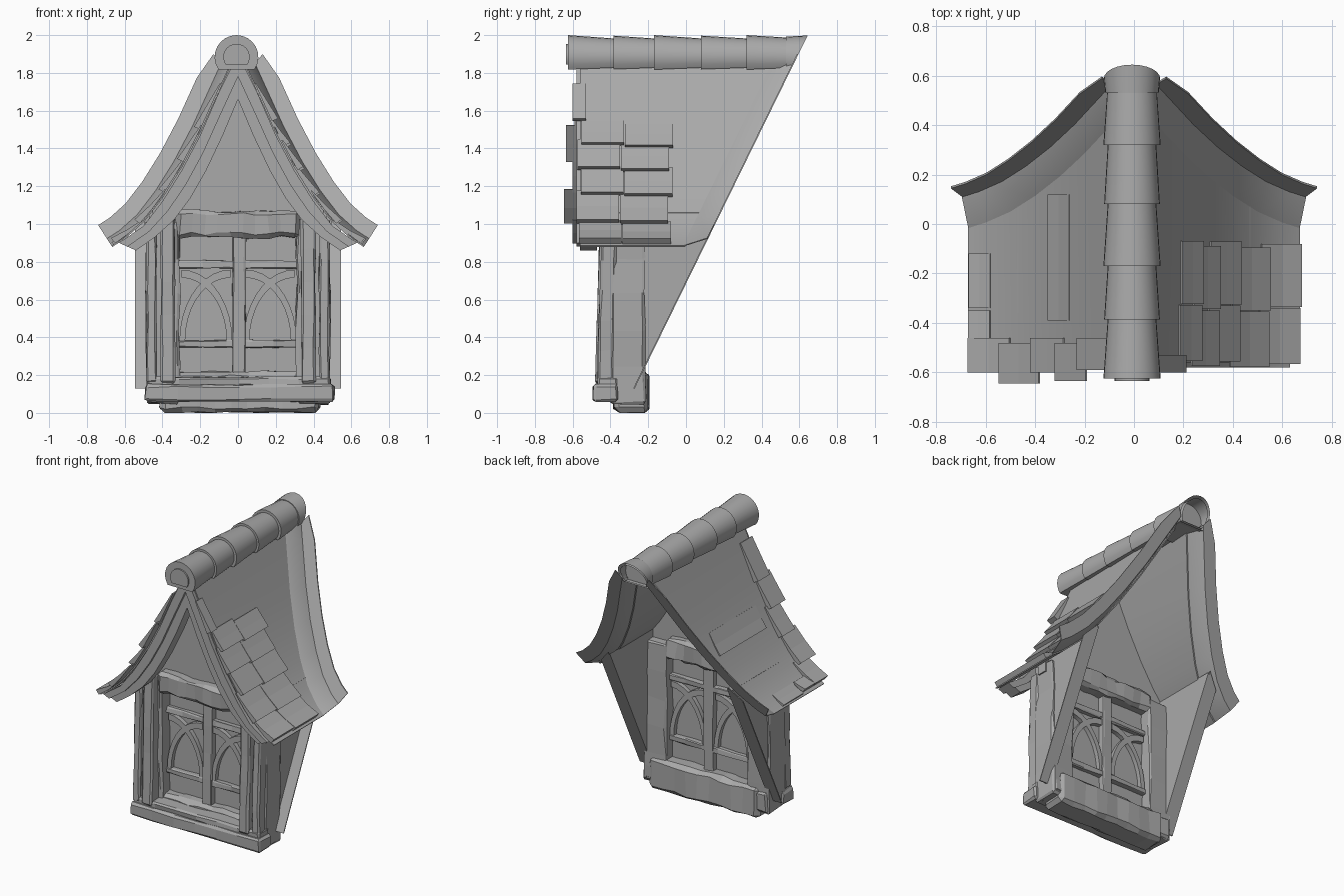
import bpy, bmesh, math, random
from mathutils import Vector

random.seed(4)
if "Cube" in bpy.data.objects:
    bpy.data.objects.remove(bpy.data.objects["Cube"])

grey = bpy.data.materials.new("stone_grey")
grey.use_nodes = True
colour = (0.4, 0.4, 0.4, 1)
grey.diffuse_color = colour
grey.node_tree.nodes["Principled BSDF"].inputs["Base Color"].default_value = colour


def slant(z, back=0.0):
    """Depth of the sloping main-roof plane at height z."""
    return 0.645 - 0.49 * (2.0 - z) - back


def before_slant(back):
    return lambda z: slant(z, back)


def finish(name, bm, smooth=False):
    bmesh.ops.recalc_face_normals(bm, faces=bm.faces)
    mesh = bpy.data.meshes.new(name)
    bm.to_mesh(mesh)
    bm.free()
    mesh.materials.append(grey)
    ob = bpy.data.objects.new(name, mesh)
    bpy.context.collection.objects.link(ob)
    if smooth:
        bpy.ops.object.select_all(action="DESELECT")
        ob.select_set(True)
        bpy.context.view_layer.objects.active = ob
        bpy.ops.object.shade_smooth_by_angle(angle=math.radians(35))


def strip(name, outer, inner, y0, y1, side=1, smooth=False, inner_y=None):
    """Band between two xz profiles, from depth y0 to y1 (numbers or functions of z)."""
    bm = bmesh.new()
    depth = lambda y, z: y(z) if callable(y) else y
    i0, i1 = inner_y or (y0, y1)
    rings = []
    for (ax, az), (bx, bz) in zip(outer, inner):
        rings.append([bm.verts.new((side * x, depth(y, z), z)) for x, z, y in
                      ((ax, az, y0), (ax, az, y1), (bx, bz, i1), (bx, bz, i0))])
    for p, q in zip(rings, rings[1:]):
        for i in range(4):
            j = (i + 1) % 4
            bm.faces.new((p[i], p[j], q[j], q[i]))
    bm.faces.new(rings[0])
    bm.faces.new(rings[-1][::-1])
    finish(name, bm, smooth)


def block(name, x, y, z, cuts=0, rough=0.0, bevel=0.0, lean=0.0):
    """Box from ranges, optionally roughened like hewn stone or timber."""
    bm = bmesh.new()
    bmesh.ops.create_cube(bm, size=1)
    size = [r[1] - r[0] for r in (x, y, z)]
    mid = [(r[1] + r[0]) / 2 for r in (x, y, z)]
    for v in bm.verts:
        v.co = Vector([c * s + m for c, s, m in zip(v.co, size, mid)])
    if bevel:
        bmesh.ops.bevel(bm, geom=bm.edges[:], offset=bevel, segments=1, affect="EDGES")
    if cuts:
        axis = size.index(max(size))
        long_edges = [e for e in bm.edges
                      if abs(e.verts[0].co[axis] - e.verts[1].co[axis]) > size[axis] * 0.5]
        bmesh.ops.subdivide_edges(bm, edges=long_edges, cuts=cuts)
    for v in bm.verts:
        v.co += Vector([random.uniform(-rough, rough) for _ in range(3)])
        v.co.y += lean * (v.co.z - z[0])
        v.co.z = max(v.co.z, 0)
    finish(name, bm)


def offset(profile, d):
    """Shift a profile along its outward normal."""
    out = []
    for i, (x, z) in enumerate(profile):
        a, b = profile[max(i - 1, 0)], profile[min(i + 1, len(profile) - 1)]
        t = Vector((b[0] - a[0], b[1] - a[1])).normalized()
        out.append((x - t.y * d, z + t.x * d))
    return out


# Curved roof profile, from ridge to eave
roof = [(0.05, 1.83), (0.1, 1.72), (0.2, 1.5), (0.3, 1.31), (0.4, 1.15),
        (0.5, 1.02), (0.6, 0.93), (0.67, 0.885)]
kick = offset(roof, 0.045)
flashing = offset(roof, 0.13)
flashing[0] = (0.13, 1.9)
barge_top = [(0, 1.9), (0.1, 1.7), (0.2, 1.47), (0.3, 1.28), (0.4, 1.12), (0.5, 0.99), (0.63, 0.9)]
barge_low = [(0, 1.66), (0.08, 1.47), (0.17, 1.28), (0.25, 1.14), (0.34, 1.02), (0.44, 0.93), (0.54, 0.86)]
barge_mid = [((a + c) / 2, (b + d) / 2) for (a, b), (c, d) in zip(barge_top, barge_low)]
under = offset(roof, -0.008)


def on_roof(x):
    for (ax, az), (bx, bz) in zip(roof, roof[1:]):
        if x <= bx:
            break
    return (x, az + (bz - az) * (x - ax) / (bx - ax))


def tile(side, x0, x1, y0, y1, lift=0.036):
    base = [on_roof(x0), on_roof((x0 + x1) / 2), on_roof(x1)]
    n = Vector((base[0][1] - base[2][1], base[2][0] - base[0][0])).normalized()
    top = [(x + n.x * h * lift, z + n.y * h * lift) for (x, z), h in zip(base, (0.2, 0.6, 1))]
    strip("roof_tile", top, base, y0, y1, side)


for side, tag in ((1, "left"), (-1, "right")):
    # Thin roof sheet kicking up to the flashing, and layered barge boards
    strip(f"{tag}_roof", roof, under, -0.56, before_slant(0.1), side, True)
    strip(f"{tag}_roof_kick", kick, roof, before_slant(0.015), slant, side, True,
          (before_slant(0.115), before_slant(0.1)))
    strip(f"{tag}_roof_flashing", flashing, kick, before_slant(0.008), slant, side)
    strip(f"{tag}_barge_outer", barge_top, barge_mid, -0.58, -0.48, side, True)
    strip(f"{tag}_barge_inner", barge_mid, barge_low, -0.56, -0.47, side, True)
    # Gable infill above the window
    gable = [(0, 1.86)] + [(x, z) for x, z in under if x < 0.5]
    strip(f"{tag}_gable", gable, [(x, 0.95) for x, z in gable], -0.35, -0.28, side)
    # Triangular cheek wall and its flashing
    strip(f"{tag}_cheek", [(0.47, 0.13), (0.47, 1.06)], [(0.45, 0.13), (0.45, 1.08)], -0.36, slant, side)
    strip(f"{tag}_cheek_flashing", [(0.545, 0.13), (0.545, 1.0)], [(0.46, 0.13), (0.46, 1.09)],
          before_slant(0.008), slant, side)
    # Stone jamb and the timber posts in front of it
    for part, x, y, z, rough, lean in (
            ("jamb", (0.31, 0.485), (-0.4, -0.22), (0.05, 1.02), 0.008, 0),
            ("inner_post", (0.335, 0.41), (-0.48, -0.39), (0.16, 1.05), 0.004, 0.03),
            ("outer_post", (0.43, 0.485), (-0.47, -0.39), (0.16, 0.98), 0.004, 0.03)):
        block(f"{tag}_{part}", sorted(side * v for v in x), y, z, 4, rough, 0.01, lean)

# Tiles remaining on the left slope: two courses deep
for x0, x1 in ((0.18, 0.245), (0.23, 0.315), (0.3, 0.4), (0.385, 0.52), (0.505, 0.65)):
    j = random.uniform(-0.015, 0.015)
    tile(1, x0, x1, -0.565 + j, -0.34 + j)
    tile(1, x0 + 0.008, x1 + 0.006, -0.335 + j, -0.08 + j)
tile(1, 0.09, 0.18, -0.6, -0.53)
# Tiles along the front edge of the right slope, with a few strays
for i, (x0, x1) in enumerate(((0.09, 0.2), (0.19, 0.29), (0.28, 0.39), (0.38, 0.52), (0.5, 0.65))):
    tile(-1, x0, x1, (-0.59, -0.635, -0.6, -0.645, -0.6)[i], -0.46 - 0.02 * (i % 2))
tile(-1, 0.58, 0.65, -0.47, -0.35)
tile(-1, 0.58, 0.66, -0.34, -0.12, 0.015)
tile(-1, 0.26, 0.34, -0.39, 0.12, 0.01)


# Overlapping ridge caps, each flaring toward the front and open behind
def ridge_cap(name, y0, y1, r0, r1):
    bm = bmesh.new()
    rings = []
    for r, y in ((r0, y0), (r1, y1)):
        ring = []
        for i in range(17):
            a = math.radians(-35 + 250 * i / 16)
            z = 1.884 + r * math.sin(a)
            ring.append(bm.verts.new((r * math.cos(a) - 0.008, y(z) if callable(y) else y, z)))
        rings.append(ring)
    for i in range(17):
        j = (i + 1) % 17
        bm.faces.new((rings[0][i], rings[0][j], rings[1][j], rings[1][i]))
    bm.faces.new(rings[0])
    finish(name, bm, True)


breaks = [-0.625, -0.385, -0.17, 0.08, 0.32, 0.57]
for i, (a, b) in enumerate(zip(breaks, breaks[1:])):
    ridge_cap("ridge_cap", a, b + 0.02 if i < 4 else slant, 0.116 - 0.003 * (i % 2), 0.097)
ridge_cap("ridge_end", 0.53, slant, 0.108, 0.114)
ridge_cap("ridge_core", -0.635, -0.5, 0.07, 0.07)

# Sill, base stone and lintel
block("timber_sill", (-0.49, 0.51), (-0.49, -0.36), (0.06, 0.15), 5, 0.005, 0.012)
block("sill_rail", (-0.48, 0.49), (-0.47, -0.36), (0.14, 0.19), 5, 0.004, 0.01)
block("base_stone", (-0.41, 0.43), (-0.38, -0.2), (0.0, 0.22), 8, 0.008, 0.025)
block("base_stone_wings", (-0.48, 0.48), (-0.37, -0.21), (0.05, 0.2), 6, 0.006, 0.02)
block("lintel_stone", (-0.33, 0.32), (-0.42, -0.22), (0.93, 1.07), 8, 0.01, 0.02)

# Window pane and bars
block("window_pane", (-0.32, 0.32), (-0.305, -0.295), (0.18, 0.96))
block("mullion", (-0.03, 0.04), (-0.35, -0.25), (0.2, 0.95), 3, 0.004, 0.006)
block("lower_bar", (-0.32, 0.32), (-0.34, -0.26), (0.345, 0.385), 4, 0.004, 0.006)
block("upper_bar", (-0.32, 0.32), (-0.34, -0.26), (0.765, 0.805), 4, 0.004, 0.006)


# Interlaced arches in each half of the window
def arc(start, direction, radius):
    angles = [math.radians(90 * i / 9) for i in range(10)]
    return [(start + direction * (0.27 - radius * math.cos(a)), 0.38 + 1.4 * radius * math.sin(a))
            for a in angles]


for side in (1, -1):
    for start, direction in ((0.03, 1), (0.31, -1)):
        strip("tracery_arch", arc(start, direction, 0.27), arc(start, direction, 0.24),
              -0.335, -0.265, side, True)
